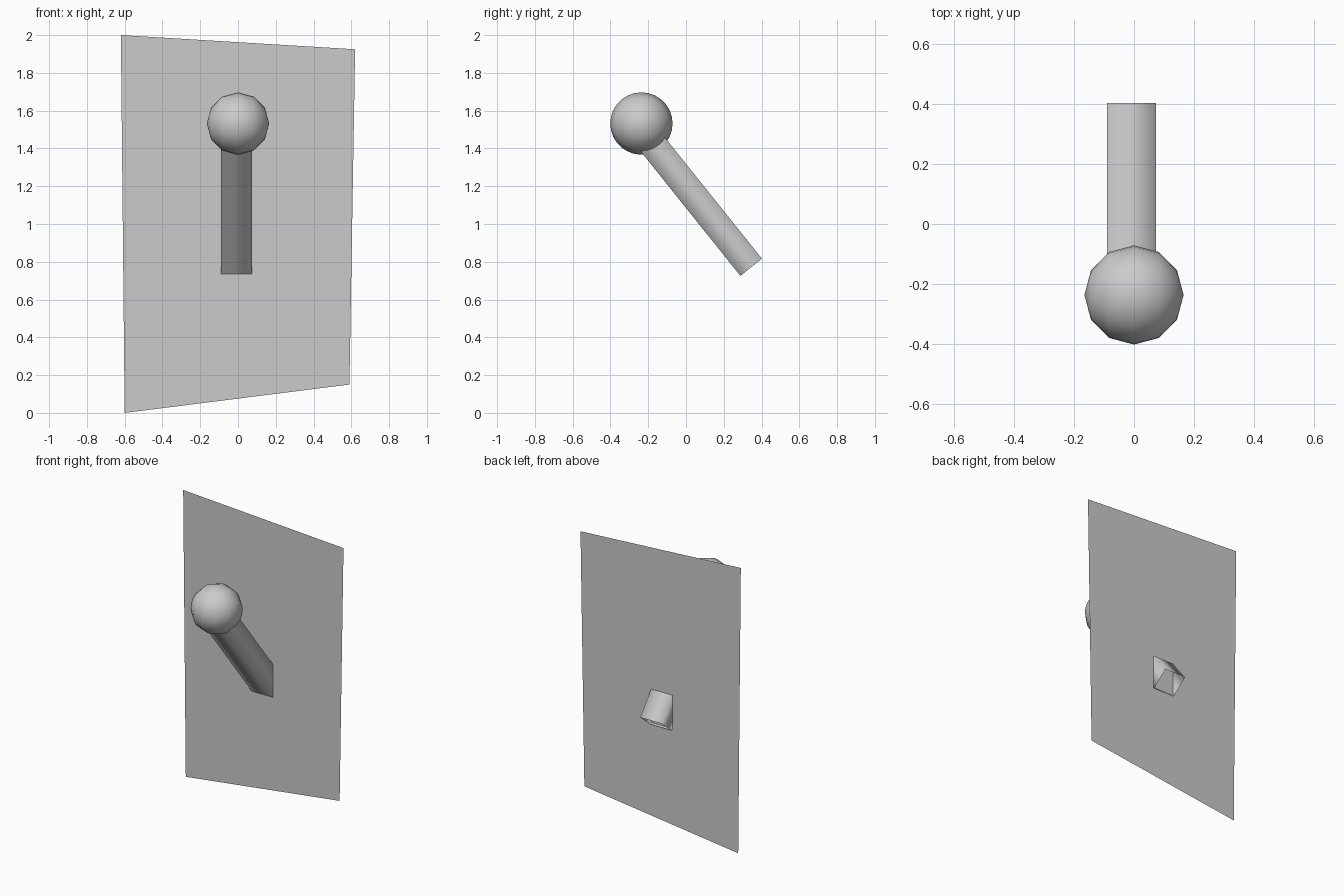
import bpy, bmesh, math
from mathutils import Vector

if "Cube" in bpy.data.objects:
    bpy.data.objects.remove(bpy.data.objects["Cube"])


def make_object(name, verts, faces, smooth=False):
    mesh = bpy.data.meshes.new(name)
    mesh.from_pydata(verts, [], faces)
    mesh.validate()
    obj = bpy.data.objects.new(name, mesh)
    bpy.context.collection.objects.link(obj)
    for p in mesh.polygons:
        p.use_smooth = smooth
    return obj


# Backing plate: one slightly skewed upright sheet
PLATE_Y = 0.28
outline = [(-0.60, 0.0), (0.59, 0.15), (0.62, 1.925), (-0.62, 2.0)]
make_object("backing_plate", [(x, PLATE_Y, z) for x, z in outline], [(0, 1, 2, 3)])

# Lever arm: four-sided open tube, slanting up and forward through the plate
axis = Vector((0, -0.625, 0.78)).normalized()
side = Vector((1, 0, 0))
up = side.cross(axis) * -1
if up.z < 0:
    up = -up
base = Vector((-0.0085, 0.345, 0.771))
corners = [(-1, -1), (1, -1), (1, 1), (-1, 1)]
verts = [base + axis * t + side * 0.0815 * a + up * 0.073 * b
         for t in (0.0, 0.85) for a, b in corners]
faces = [(i, (i + 1) % 4, (i + 1) % 4 + 4, i + 4) for i in range(4)]
arm = make_object("lever_arm", verts, faces, True)
bm = bmesh.new()
bm.from_mesh(arm.data)
for f in bm.faces:
    f.normal_update()
    centre = base + axis * 0.425
    if f.normal.dot(f.calc_center_median() - centre) < 0:
        f.normal_flip()
bm.to_mesh(arm.data)
bm.free()

# Knob: ball with its poles on the left-right axis
bpy.ops.mesh.primitive_uv_sphere_add(segments=28, ring_count=6, radius=0.165,
                                     location=(0, -0.236, 1.532),
                                     rotation=(0, math.pi / 2, 0))
knob = bpy.context.object
knob.name = "lever_knob"
bpy.ops.object.shade_smooth()
